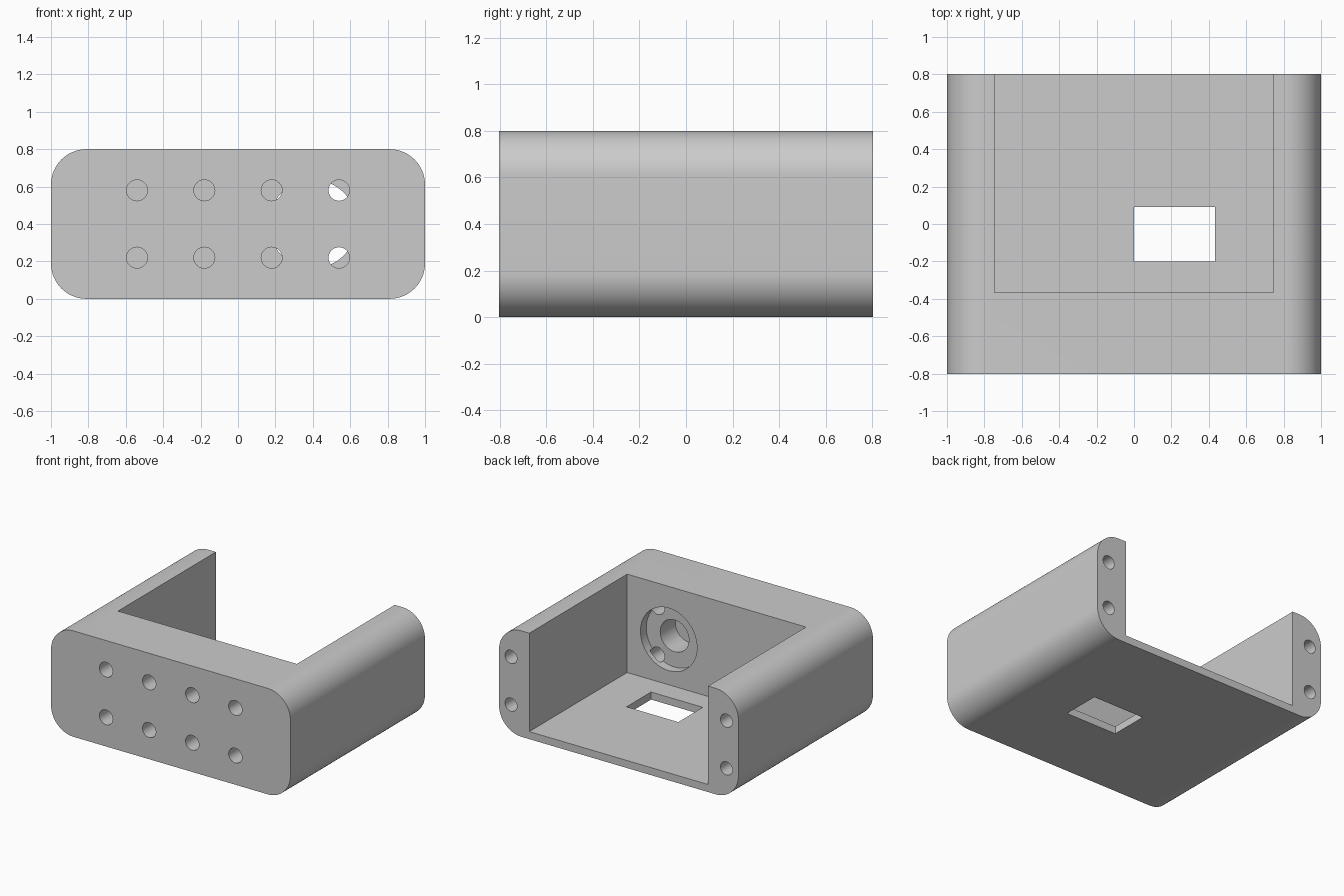
import bpy
import bmesh
import math
from mathutils import Matrix

if "Cube" in bpy.data.objects:
    bpy.data.objects.remove(bpy.data.objects["Cube"], do_unlink=True)

HALF_Y = 0.803
HEIGHT = 0.8
CORNER = 0.19
FLOOR = 0.057
POCKET_FRONT = -0.365

grey = bpy.data.materials.new("plain grey")
grey.use_nodes = True
colour = (0.6, 0.6, 0.6, 1)
grey.diffuse_color = colour
grey.node_tree.nodes["Principled BSDF"].inputs["Base Color"].default_value = colour


def finish(bm, name):
    bmesh.ops.recalc_face_normals(bm, faces=bm.faces)
    mesh = bpy.data.meshes.new(name)
    bm.to_mesh(mesh)
    bm.free()
    mesh.materials.append(grey)
    obj = bpy.data.objects.new(name, mesh)
    bpy.context.collection.objects.link(obj)
    return obj


def box(name, x0, x1, y0, y1, z0, z1):
    bm = bmesh.new()
    bmesh.ops.create_cube(bm, size=1, matrix=Matrix.Translation(
        ((x0 + x1) / 2, (y0 + y1) / 2, (z0 + z1) / 2))
        @ Matrix.Diagonal((x1 - x0, y1 - y0, z1 - z0, 1)))
    return finish(bm, name)


def cylinder(name, x, z, y0, y1, radius, sides=48):
    """Cylinder lying along y."""
    bm = bmesh.new()
    bmesh.ops.create_cone(bm, cap_ends=True, segments=sides, radius1=radius,
                          radius2=radius, depth=y1 - y0,
                          matrix=Matrix.Translation((x, (y0 + y1) / 2, z))
                          @ Matrix.Rotation(math.pi / 2, 4, "X"))
    return finish(bm, name)


# Housing: rounded rectangle extruded from front to back
bm = bmesh.new()
steps = 20
profile = []
for i, (sx, sz) in enumerate([(1, 1), (-1, 1), (-1, -1), (1, -1)]):
    for k in range(steps + 1):
        a = math.pi / 2 * (i + k / steps)
        profile.append(bm.verts.new((
            sx * (1 - CORNER) + CORNER * math.cos(a), -HALF_Y,
            HEIGHT / 2 + sz * (HEIGHT / 2 - CORNER) + CORNER * math.sin(a))))
front = bm.faces.new(profile)
extruded = bmesh.ops.extrude_face_region(bm, geom=[front], use_keep_orig=True)
new_verts = [v for v in extruded["geom"] if isinstance(v, bmesh.types.BMVert)]
bmesh.ops.translate(bm, verts=new_verts, vec=(0, 2 * HALF_Y, 0))
housing = finish(bm, "housing")

# Open pocket and the window in its floor
cutters = [
    box("pocket_cutter", -0.747, 0.747, POCKET_FRONT, 1, FLOOR, 1),
    box("floor_window_cutter", 0, 0.432, -0.2, 0.092, -0.1, 0.2),
]

# Round recess with a deeper bore in the front wall
cutters.append(cylinder("recess_cutter", 0.4, 0.4, POCKET_FRONT - 0.07,
                        POCKET_FRONT + 0.1, 0.236, 64))
cutters.append(cylinder("bore_cutter", 0.4, 0.4, POCKET_FRONT - 0.25,
                        POCKET_FRONT + 0.15, 0.12))

# Blind holes in the front face and in the ends of the two side walls
for z in (0.22, 0.58):
    for x in (-0.54, -0.18, 0.18, 0.54):
        cutters.append(cylinder("front_hole_cutter", x, z, -1, -HALF_Y + 0.4, 0.056, 32))
    for x in (-0.9, 0.9):
        cutters.append(cylinder("back_hole_cutter", x, z, HALF_Y - 0.4, 1, 0.05, 32))

# Apply every cut, then drop the cutters
bpy.ops.object.select_all(action="DESELECT")
bpy.context.view_layer.objects.active = housing
housing.select_set(True)
for cutter in cutters:
    mod = housing.modifiers.new("cut", "BOOLEAN")
    mod.operation = "DIFFERENCE"
    mod.solver = "EXACT"
    mod.object = cutter
    bpy.ops.object.modifier_apply(modifier=mod.name)
    bpy.data.objects.remove(cutter, do_unlink=True)

bpy.ops.object.shade_smooth_by_angle(angle=math.radians(30))
